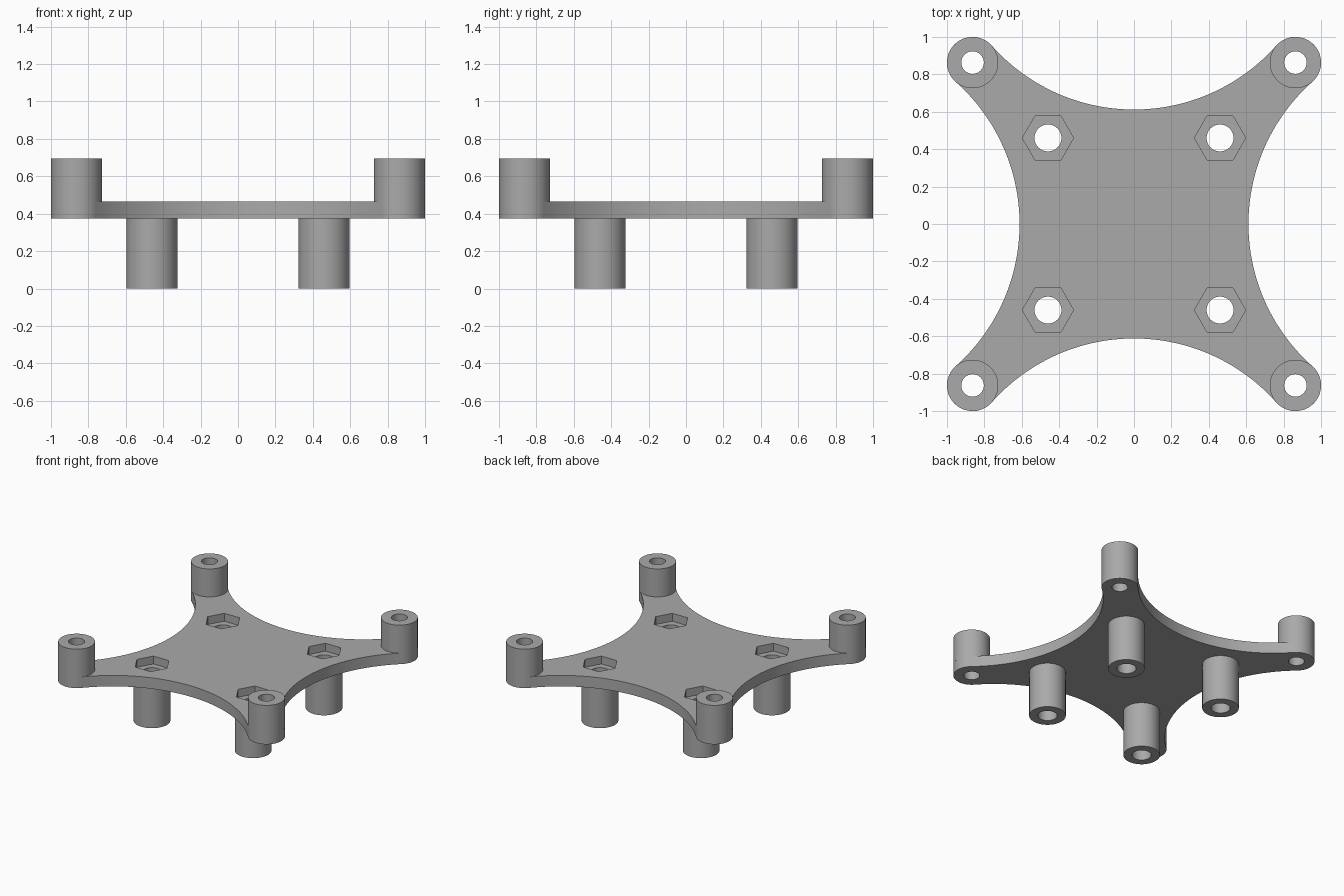
import bpy, bmesh
from math import sin, cos, pi, tau, atan2, hypot

if "Cube" in bpy.data.objects:
    bpy.data.objects.remove(bpy.data.objects["Cube"], do_unlink=True)

grey = bpy.data.materials.new("mid grey")
grey.use_nodes = True
grey.diffuse_color = (0.4, 0.4, 0.4, 1)
grey.node_tree.nodes["Principled BSDF"].inputs["Base Color"].default_value = grey.diffuse_color

# Main dimensions
BOTTOM, TOP, POST_TOP = 0.375, 0.465, 0.695
CORNER, INNER = 0.863, 0.46
POST_R, CORNER_HOLE, INNER_HOLE = 0.137, 0.06, 0.072
WAIST = 0.612
POCKET_FLOOR = 0.40
CORNERS = [(1, 1), (-1, 1), (-1, -1), (1, -1)]


def arc(cx, cy, r, a0, a1, n):
    return [(cx + r * cos(a0 + (a1 - a0) * i / n), cy + r * sin(a0 + (a1 - a0) * i / n))
            for i in range(n + 1)]


def ring(cx, cy, r, n=64):
    return arc(cx, cy, r, 0, tau, n)[:-1]


def new_object(name, bm):
    bmesh.ops.recalc_face_normals(bm, faces=bm.faces)
    mesh = bpy.data.meshes.new(name)
    bm.to_mesh(mesh)
    bm.free()
    mesh.materials.append(grey)
    obj = bpy.data.objects.new(name, mesh)
    bpy.context.collection.objects.link(obj)
    return obj


def add_prism(bm, points, z0, z1):
    low = [bm.verts.new((x, y, z0)) for x, y in points]
    high = [bm.verts.new((x, y, z1)) for x, y in points]
    bm.faces.new(low[::-1])
    bm.faces.new(high)
    for i in range(len(points)):
        j = (i + 1) % len(points)
        bm.faces.new((low[i], low[j], high[j], high[i]))


def smooth(obj):
    bpy.ops.object.select_all(action='DESELECT')
    obj.select_set(True)
    bpy.context.view_layer.objects.active = obj
    bpy.ops.object.shade_smooth_by_angle(angle=pi / 6)


def tube(name, x, y, outer, inner, z_open, z_end):
    """Hollow post, left open where it meets the plate."""
    bm = bmesh.new()
    loops = [[bm.verts.new((px, py, z)) for px, py in ring(x, y, r)]
             for r, z in ((outer, z_open), (outer, z_end), (inner, z_end), (inner, z_open))]
    for a, b in zip(loops, loops[1:]):
        for i in range(len(a)):
            j = (i + 1) % len(a)
            bm.faces.new((a[i], a[j], b[j], b[i]))
    # Outward winding follows from the loop order
    if z_end < z_open:
        bmesh.ops.reverse_faces(bm, faces=bm.faces)
    smooth(new_object(name, bm))


# Plate outline: round corners joined by tangent concave arcs
reach = WAIST + POST_R
sweep_centre = (2 * CORNER**2 - (WAIST - POST_R)**2) / (2 * (CORNER - WAIST + POST_R))
sweep_r = sweep_centre - WAIST
tangent = atan2(sweep_centre - CORNER, CORNER)
outline = []
for k in range(4):
    turn = k * pi / 2
    x, y = CORNERS[k]
    # Corner end, from the side sweep round to the next sweep
    outline += arc(x * CORNER, y * CORNER, POST_R,
                   turn - pi / 2 + tangent, turn + pi - tangent, 40)
    # Concave sweep to the next corner
    a = turn + pi / 2
    outline += arc(sweep_centre * cos(a), sweep_centre * sin(a), sweep_r,
                   turn - tangent, turn - pi + tangent, 64)[1:-1]

bm = bmesh.new()
add_prism(bm, outline, BOTTOM, TOP)
plate = new_object("plate", bm)

# Through holes, then hexagonal nut pockets
holes, pockets = bmesh.new(), bmesh.new()
for x, y in CORNERS:
    add_prism(holes, ring(x * CORNER, y * CORNER, CORNER_HOLE), 0.3, 0.6)
    add_prism(holes, ring(x * INNER, y * INNER, INNER_HOLE), 0.3, 0.6)
    add_prism(pockets, ring(x * INNER, y * INNER, POST_R, 6), POCKET_FLOOR, 0.6)
for name, cutter_mesh in (("hole_cutter", holes), ("pocket_cutter", pockets)):
    cutter = new_object(name, cutter_mesh)
    cut = plate.modifiers.new(name, 'BOOLEAN')
    cut.operation, cut.solver, cut.object = 'DIFFERENCE', 'EXACT', cutter
    bpy.context.view_layer.objects.active = plate
    bpy.ops.object.modifier_apply(modifier=name)
    bpy.data.objects.remove(cutter, do_unlink=True)
smooth(plate)

# Posts: four above at the corners, four below near the middle
for x, y in CORNERS:
    place = ("back_" if y > 0 else "front_") + ("left" if x > 0 else "right")
    tube("upper_post_" + place, x * CORNER, y * CORNER, POST_R, CORNER_HOLE, TOP, POST_TOP)
    tube("lower_post_" + place, x * INNER, y * INNER, POST_R, INNER_HOLE, BOTTOM, 0)
